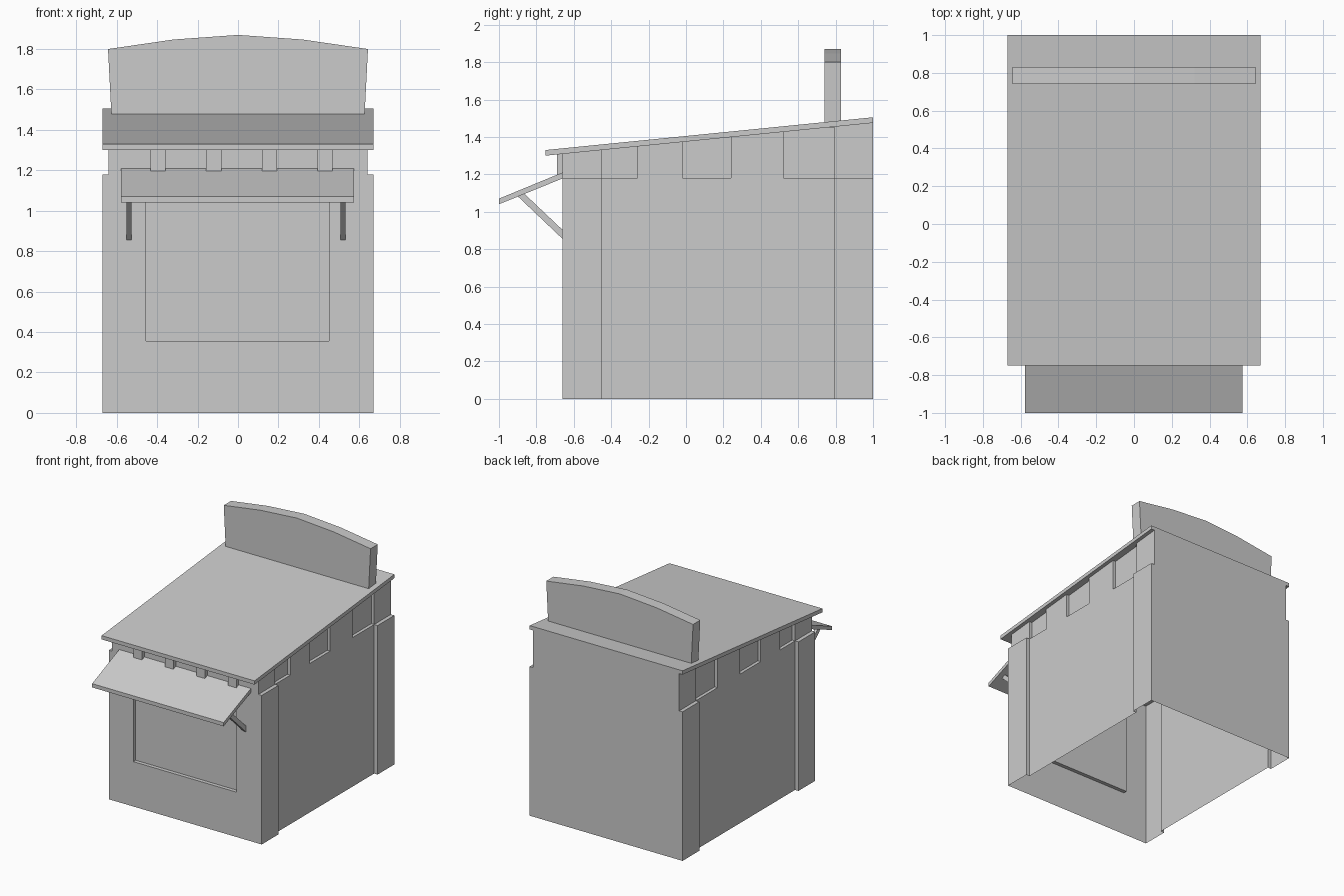
import bpy, bmesh
from mathutils import Vector

if "Cube" in bpy.data.objects:
    bpy.data.objects.remove(bpy.data.objects["Cube"])


def prism(name, pts, lo, hi, axis='x'):
    """Extrude a flat profile: (y, z) points along x, or (x, z) points along y."""
    bm = bmesh.new()
    place = (lambda a, b, d: (d, a, b)) if axis == 'x' else (lambda a, b, d: (a, d, b))
    face = bm.faces.new([bm.verts.new(place(a, b, lo)) for a, b in pts])
    ext = bmesh.ops.extrude_face_region(bm, geom=[face])
    verts = [g for g in ext['geom'] if isinstance(g, bmesh.types.BMVert)]
    shift = Vector((hi - lo, 0, 0)) if axis == 'x' else Vector((0, hi - lo, 0))
    bmesh.ops.translate(bm, verts=verts, vec=shift)
    bmesh.ops.recalc_face_normals(bm, faces=bm.faces)
    me = bpy.data.meshes.new(name)
    bm.to_mesh(me)
    bm.free()
    ob = bpy.data.objects.new(name, me)
    bpy.context.collection.objects.link(ob)
    return ob


def box(name, x0, x1, y0, y1, z0, z1):
    return prism(name, [(y0, z0), (y1, z0), (y1, z1), (y0, z1)], x0, x1)


def roof_z(y):
    return 1.375 + 0.1 * y          # underside of the sloping roof


FRONT, BACK, POST, EAVE = -0.66, 1.0, 0.67, 1.18

# Body: sloped block, cut so corner posts stand proud of the side walls
body = prism("kiosk_body", [(FRONT, 0), (BACK, 0), (BACK, roof_z(BACK)), (FRONT, roof_z(FRONT))],
             -POST, POST)
cutters = [box("window_cutter", -0.455, 0.45, -0.8, FRONT + 0.03, 0.355, 1.13)]
for s in (-1, 1):
    def side_cut(name, depth, y0, y1, z0):
        x0, x1 = sorted((s * depth, s * 0.9))
        cutters.append(box(name, x0, x1, y0, y1, z0, 1.8))
    side_cut("wall_cutter", 0.64, -0.45, 0.79, -0.2)
    side_cut("eave_cutter", 0.64, -0.9, 1.2, EAVE)
    for y0, y1 in ((-0.45, -0.26), (-0.02, 0.24), (0.52, 0.79)):
        side_cut("notch_cutter", 0.615, y0, y1, EAVE)
for c in cutters:
    m = body.modifiers.new("cut", 'BOOLEAN')
    m.operation, m.solver, m.object = 'DIFFERENCE', 'EXACT', c
bpy.context.view_layer.update()
done = bpy.data.meshes.new_from_object(
    body.evaluated_get(bpy.context.evaluated_depsgraph_get()))
body.modifiers.clear()
body.data = done
for c in cutters:
    bpy.data.objects.remove(c)

# Open the shell at the floor and under the roof
bm = bmesh.new()
bm.from_mesh(body.data)
bm.normal_update()
gone = [f for f in bm.faces if f.normal.z < -0.9 and f.calc_center_median().z < 0.01
        or f.normal.z > 0.9 and f.calc_center_median().z > 1.25]
bmesh.ops.delete(bm, geom=gone, context='FACES')
bm.to_mesh(body.data)
bm.free()

# Sloping roof slab
prism("roof", [(-0.75, 1.30), (BACK, 1.475), (BACK, 1.505), (-0.75, 1.33)], -POST, POST)

# Arched sign board
prism("sign_board", [(-0.625, 1.45), (0.625, 1.45), (0.643, 1.80), (0.32, 1.847), (0, 1.87),
                     (-0.32, 1.847), (-0.643, 1.80)], 0.74, 0.83, 'y')

# Awning flap and its two struts
prism("awning", [(FRONT, 1.21), (-1, 1.07), (-1, 1.04), (FRONT, 1.178)], -0.578, 0.575)
for name, x in (("left_strut", -0.551), ("right_strut", 0.507)):
    prism(name, [(FRONT, 0.855), (FRONT, 0.903), (-0.865, 1.097), (-0.9, 1.083)], x, x + 0.024)

# Rafter ends above the awning
for i in range(4):
    x = -0.433 + 0.2755 * i
    prism("rafter_end", [(-0.69, 1.185), (FRONT, 1.185), (FRONT, roof_z(FRONT)),
                         (-0.69, roof_z(-0.69))], x, x + 0.075)
